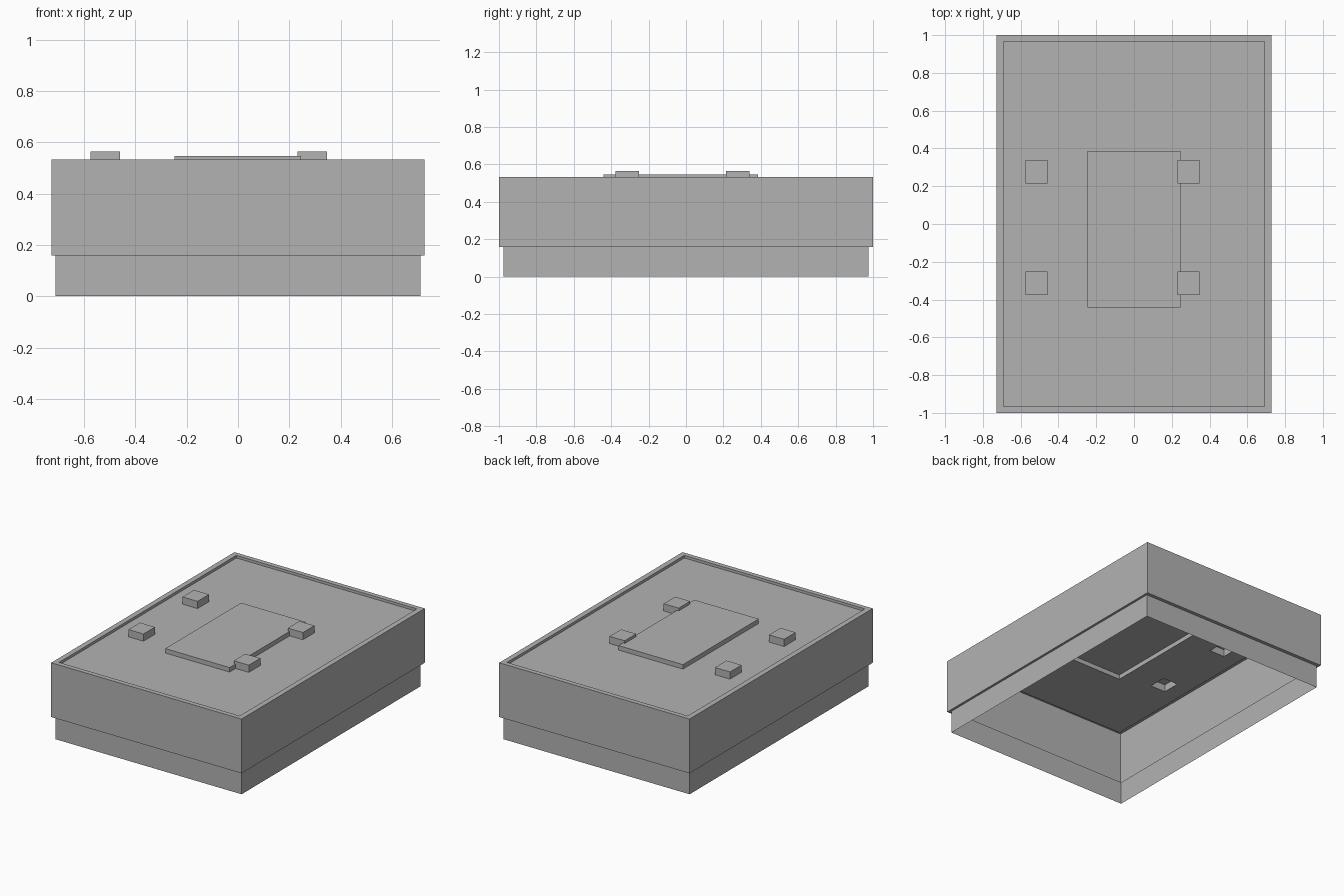
import bpy
import bmesh

cube = bpy.data.objects.get("Cube")
if cube:
    bpy.data.objects.remove(cube, do_unlink=True)

grey = bpy.data.materials.new("plain_grey")
grey.use_nodes = True
GREY = (0.45, 0.45, 0.45, 1)
grey.diffuse_color = GREY
grey.node_tree.nodes["Principled BSDF"].inputs["Base Color"].default_value = GREY


def finish(name, bm):
    bmesh.ops.remove_doubles(bm, verts=bm.verts, dist=0.0001)
    mesh = bpy.data.meshes.new(name)
    bm.to_mesh(mesh)
    bm.free()
    mesh.materials.append(grey)
    obj = bpy.data.objects.new(name, mesh)
    bpy.context.collection.objects.link(obj)


def quad(bm, *points):
    bm.faces.new([bm.verts.new(p) for p in points])


def add_sheet(bm, rect, z, holes=()):
    """Flat rectangle (x0, x1, y0, y1) with rectangular openings."""
    def cuts(i):
        vals = {rect[i], rect[i + 1]}
        for h in holes:
            vals |= {min(max(v, rect[i]), rect[i + 1]) for v in h[i:i + 2]}
        return sorted(vals)
    xs, ys = cuts(0), cuts(2)
    for x0, x1 in zip(xs, xs[1:]):
        for y0, y1 in zip(ys, ys[1:]):
            cx, cy = (x0 + x1) / 2, (y0 + y1) / 2
            if not any(h[0] < cx < h[1] and h[2] < cy < h[3] for h in holes):
                quad(bm, (x0, y0, z), (x1, y0, z), (x1, y1, z), (x0, y1, z))


def add_walls(bm, rect, z0, z1, outward=True):
    """Four thin upright walls around a rectangle."""
    x0, x1, y0, y1 = rect
    ring = [(x0, y0), (x1, y0), (x1, y1), (x0, y1)]
    if not outward:
        ring.reverse()
    for a, b in zip(ring, ring[1:] + ring[:1]):
        quad(bm, (*a, z0), (*b, z0), (*b, z1), (*a, z1))


def centred(hx, hy):
    return (-hx, hx, -hy, hy)


def raised(name, rect, z0, z1, holes=()):
    """Hollow raised pad, open underneath."""
    bm = bmesh.new()
    add_walls(bm, rect, z0, z1)
    add_sheet(bm, rect, z1, holes)
    finish(name, bm)


BODY, SKIRT, PANEL = centred(0.727, 1.0), centred(0.711, 0.976), centred(0.69, 0.967)
LEDGE_Z, PANEL_Z, RIM_Z, PLATE_Z, BLOCK_Z = 0.158, 0.515, 0.533, 0.546, 0.565
PLATE = (-0.247, 0.245, -0.441, 0.386)
BLOCKS = {
    f"{depth}_{side}_block": (x, x + 0.115, y, y + 0.125)
    for side, x in (("right", -0.574), ("left", 0.231))
    for depth, y in (("front", -0.376), ("back", 0.214))
}
blocks = list(BLOCKS.values())

# Open-bottomed lower skirt
bm = bmesh.new()
add_walls(bm, SKIRT, 0, LEDGE_Z)
finish("lower_skirt", bm)

# Wider upper body: ledge, outer walls, top rim and the step down to the panel
bm = bmesh.new()
add_sheet(bm, BODY, LEDGE_Z, [SKIRT])
bmesh.ops.reverse_faces(bm, faces=bm.faces[:])
add_walls(bm, BODY, LEDGE_Z, RIM_Z)
add_sheet(bm, BODY, RIM_Z, [PANEL])
add_walls(bm, PANEL, PANEL_Z, RIM_Z, outward=False)
finish("upper_body", bm)

# Recessed top panel, open below the raised pads
bm = bmesh.new()
add_sheet(bm, PANEL, PANEL_Z, [PLATE] + blocks)
finish("top_panel", bm)

# Raised centre plate and four small blocks
raised("centre_plate", PLATE, PANEL_Z, PLATE_Z, blocks)
for name, rect in BLOCKS.items():
    raised(name, rect, PANEL_Z, BLOCK_Z)
